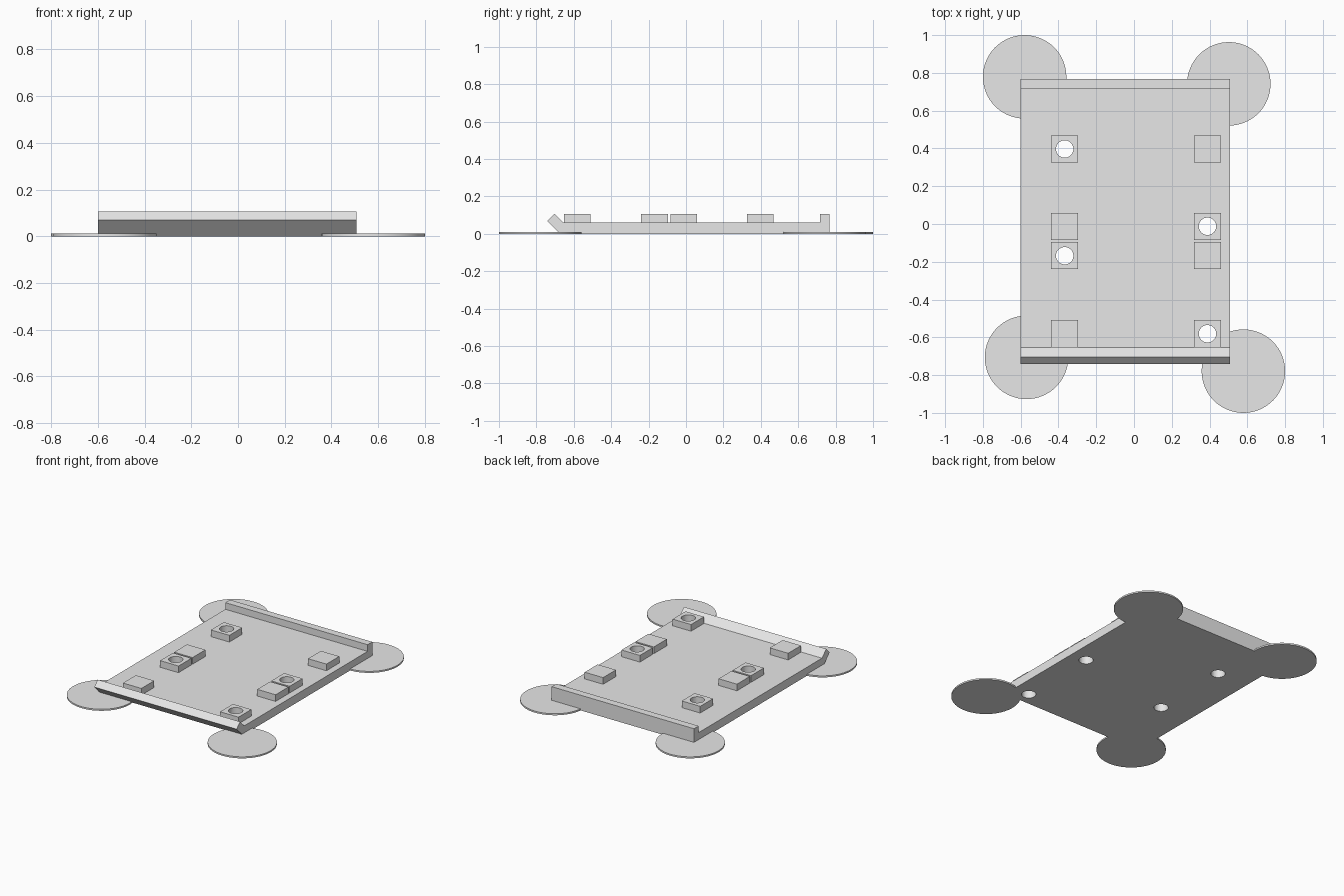
import bpy, bmesh
from mathutils import Matrix

if "Cube" in bpy.data.objects:
    bpy.data.objects.remove(bpy.data.objects["Cube"])

grey = bpy.data.materials.new("plain_grey")
grey.diffuse_color = (0.8, 0.8, 0.8, 1)
grey.use_nodes = True
grey.node_tree.nodes["Principled BSDF"].inputs["Base Color"].default_value = grey.diffuse_color


def make(name, bm):
    bmesh.ops.recalc_face_normals(bm, faces=bm.faces)
    mesh = bpy.data.meshes.new(name)
    bm.to_mesh(mesh)
    bm.free()
    mesh.materials.append(grey)
    ob = bpy.data.objects.new(name, mesh)
    bpy.context.collection.objects.link(ob)
    return ob


def add_cylinder(bm, x, y, z0, z1, r, n):
    bmesh.ops.create_cone(bm, cap_ends=True, segments=n, radius1=r, radius2=r,
                          depth=z1 - z0, matrix=Matrix.Translation((x, y, (z0 + z1) / 2)))


def smooth(ob):
    bpy.ops.object.select_all(action='DESELECT')
    bpy.context.view_layer.objects.active = ob
    ob.select_set(True)
    bpy.ops.object.shade_smooth_by_angle(angle=0.6)


TOP, BASE = 0.107, 0.06
ROWS = (0.397, -0.012, -0.168, -0.581)   # block rows along y
LEFT, RIGHT = -0.367, 0.389              # block columns along x
HOLES = {(LEFT, 0), (RIGHT, 1), (LEFT, 2), (RIGHT, 3)}

# Screw hole cutters
bm = bmesh.new()
for x, i in sorted(HOLES):
    add_cylinder(bm, x, ROWS[i], -0.05, 0.2, 0.046, 48)
cutter = make("hole_cutter", bm)
cutter.hide_render = True
cutter.display_type = 'WIRE'


def cut(ob):
    mod = ob.modifiers.new("holes", 'BOOLEAN')
    mod.operation = 'DIFFERENCE'
    mod.solver = 'EXACT'
    mod.object = cutter


# Base plate with angled front lip and upright back lip, extruded along x
profile = [(-0.672, 0), (0.768, 0), (0.768, TOP), (0.716, TOP), (0.716, BASE),
           (-0.655, BASE), (-0.703, TOP), (-0.741, 0.069)]
bm = bmesh.new()
face = bm.faces.new([bm.verts.new((-0.6, y, z)) for y, z in profile])
ext = bmesh.ops.extrude_face_region(bm, geom=[face], use_keep_orig=True)
bmesh.ops.translate(bm, vec=(1.108, 0, 0),
                    verts=[v for v in ext["geom"] if isinstance(v, bmesh.types.BMVert)])
cut(make("base_plate", bm))

# Mounting blocks, half of them drilled through
for x, side in ((LEFT, "left"), (RIGHT, "right")):
    for i, y in enumerate(ROWS):
        bm = bmesh.new()
        bmesh.ops.create_cube(bm, size=1, matrix=Matrix.Translation((x, y, (TOP + BASE) / 2))
                              @ Matrix.Diagonal((0.143, 0.143, TOP - BASE, 1)))
        ob = make(f"mounting_block_{side}_{i + 1}", bm)
        if (x, i) in HOLES:
            cut(ob)

# Thin corner discs
for name, x, y in (("back_left", -0.579, 0.779), ("back_right", 0.502, 0.742),
                   ("front_left", -0.569, -0.706), ("front_right", 0.579, -0.779)):
    bm = bmesh.new()
    add_cylinder(bm, x, y, 0, 0.011, 0.221, 64)
    smooth(make("corner_disc_" + name, bm))
